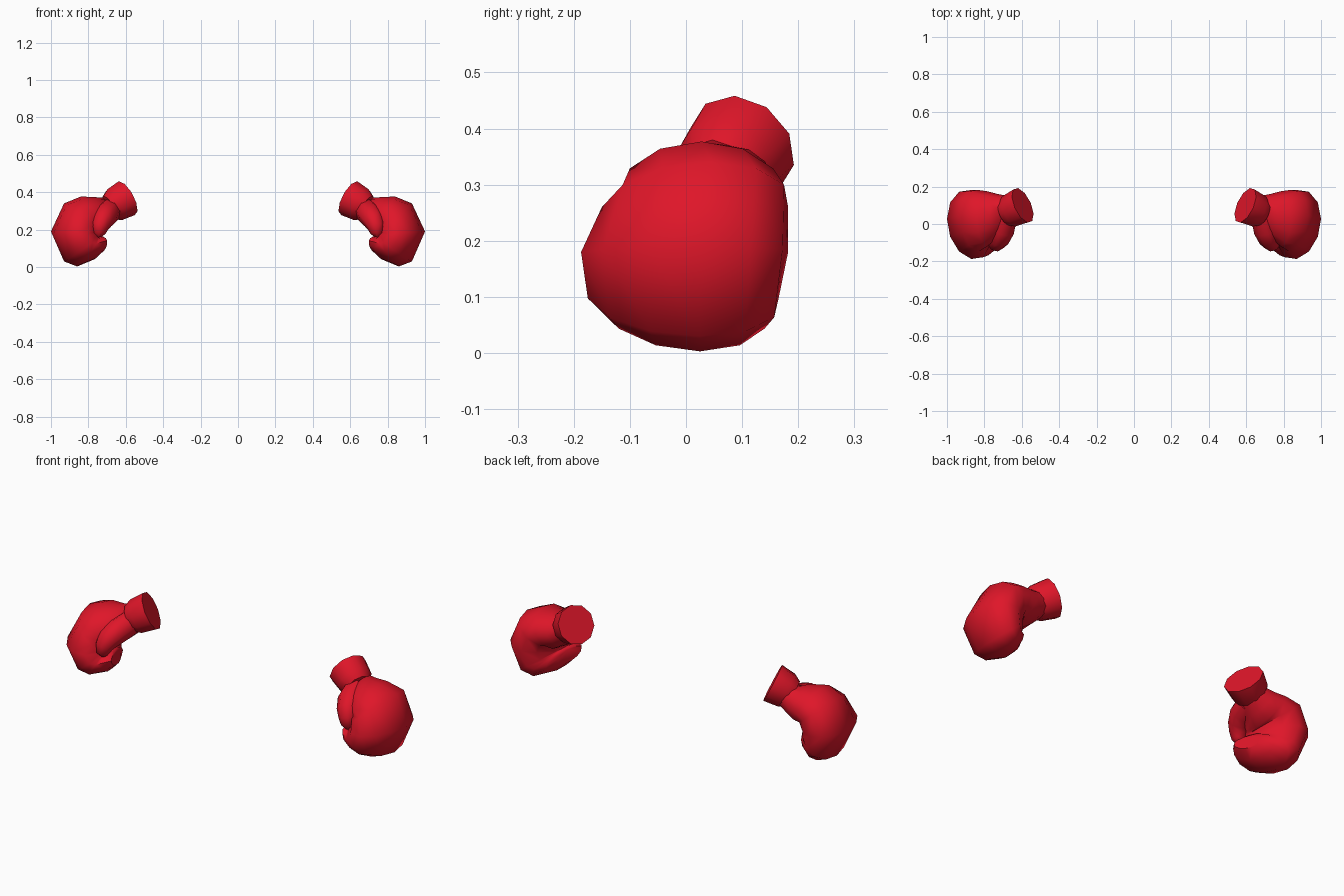
import bpy, bmesh, math
from mathutils import Vector

if "Cube" in bpy.data.objects:
    bpy.data.objects.remove(bpy.data.objects["Cube"])

red = bpy.data.materials.new("red_leather")
red.diffuse_color = (0.74, 0.008, 0.022, 1)
red.use_nodes = True
red.node_tree.nodes["Principled BSDF"].inputs["Base Color"].default_value = red.diffuse_color


def loft(name, rings):
    """Skin a closed tube over rings of points, capped, then mirror it across x."""
    bm = bmesh.new()
    loops = [[bm.verts.new(p) for p in r] for r in rings]
    n = len(loops[0])
    for a, b in zip(loops, loops[1:]):
        for i in range(n):
            j = (i + 1) % n
            bm.faces.new((a[i], a[j], b[j], b[i]))
    bm.faces.new(loops[0])
    bm.faces.new(loops[-1])
    bmesh.ops.recalc_face_normals(bm, faces=bm.faces)
    mesh = bpy.data.meshes.new(name)
    bm.to_mesh(mesh)
    bm.free()
    mesh.materials.append(red)
    ob = bpy.data.objects.new(name, mesh)
    bpy.context.collection.objects.link(ob)
    bpy.ops.object.select_all(action='DESELECT')
    ob.select_set(True)
    bpy.context.view_layer.objects.active = ob
    bpy.ops.object.shade_smooth_by_angle(angle=math.radians(50))
    mirror = ob.modifiers.new("pair", 'MIRROR')
    mirror.use_mirror_merge = False
    return ob


def oval(c, u, v, n):
    """Ring of n points around c, half axes u and v."""
    angles = [2 * math.pi * i / n for i in range(n)]
    return [c + u * math.cos(a) + v * math.sin(a) for a in angles]


def tube(path, n):
    """Round rings square to a path of (point, radius)."""
    rings = []
    for i, (p, r) in enumerate(path):
        d = Vector(path[min(i + 1, len(path) - 1)][0]) - Vector(path[max(i - 1, 0)][0])
        d.normalize()
        u = d.cross(Vector((0.8, 0, 0.6))).normalized()
        rings.append(oval(Vector(p), u * r, d.cross(u) * r, n))
    return rings


# Fist: cross-sections fanned round the palm
# (inner x, z, outer x, z, front y, back y, x skew of the back edge)
sections = [
    (0.635, 0.26, 0.72, 0.37, 0.00, 0.15, 0.00),
    (0.685, 0.215, 0.77, 0.374, -0.07, 0.16, 0.00),
    (0.73, 0.185, 0.84, 0.377, -0.12, 0.175, 0.00),
    (0.74, 0.18, 0.93, 0.34, -0.15, 0.182, 0.00),
    (0.74, 0.17, 1.00, 0.19, -0.187, 0.182, 0.00),
    (0.74, 0.165, 0.93, 0.03, -0.175, 0.165, 0.01),
    (0.74, 0.165, 0.86, 0.003, -0.155, 0.145, 0.015),
    (0.73, 0.168, 0.77, 0.04, -0.13, 0.105, 0.02),
    (0.715, 0.158, 0.725, 0.085, -0.09, 0.04, 0.02),
]
rings = []
for i, (xi, zi, xo, zo, y0, y1, skew) in enumerate(sections):
    c = Vector(((xi + xo) / 2, (y0 + y1) / 2, (zi + zo) / 2))
    # the knuckle side leans back a little
    u = Vector(((xo - xi) / 2, 0.03 if i > 2 else 0, (zo - zi) / 2))
    rings.append(oval(c, u, Vector((skew, (y1 - y0) / 2, 0)), 12))
loft("fist", rings)

# Thumb folded down along the inner front of the fist
loft("thumb", tube([((0.69, 0.04, 0.298), 0.066),
                    ((0.706, -0.035, 0.28), 0.066),
                    ((0.725, -0.082, 0.25), 0.058),
                    ((0.738, -0.103, 0.215), 0.047),
                    ((0.741, -0.108, 0.18), 0.034),
                    ((0.738, -0.105, 0.162), 0.014)], 8))

# Cuff flaring out to a flat end
loft("cuff", tube([((0.595, 0.100, 0.368), 0.101),
                   ((0.658, 0.071, 0.334), 0.092),
                   ((0.69, 0.057, 0.317), 0.07)], 10))
